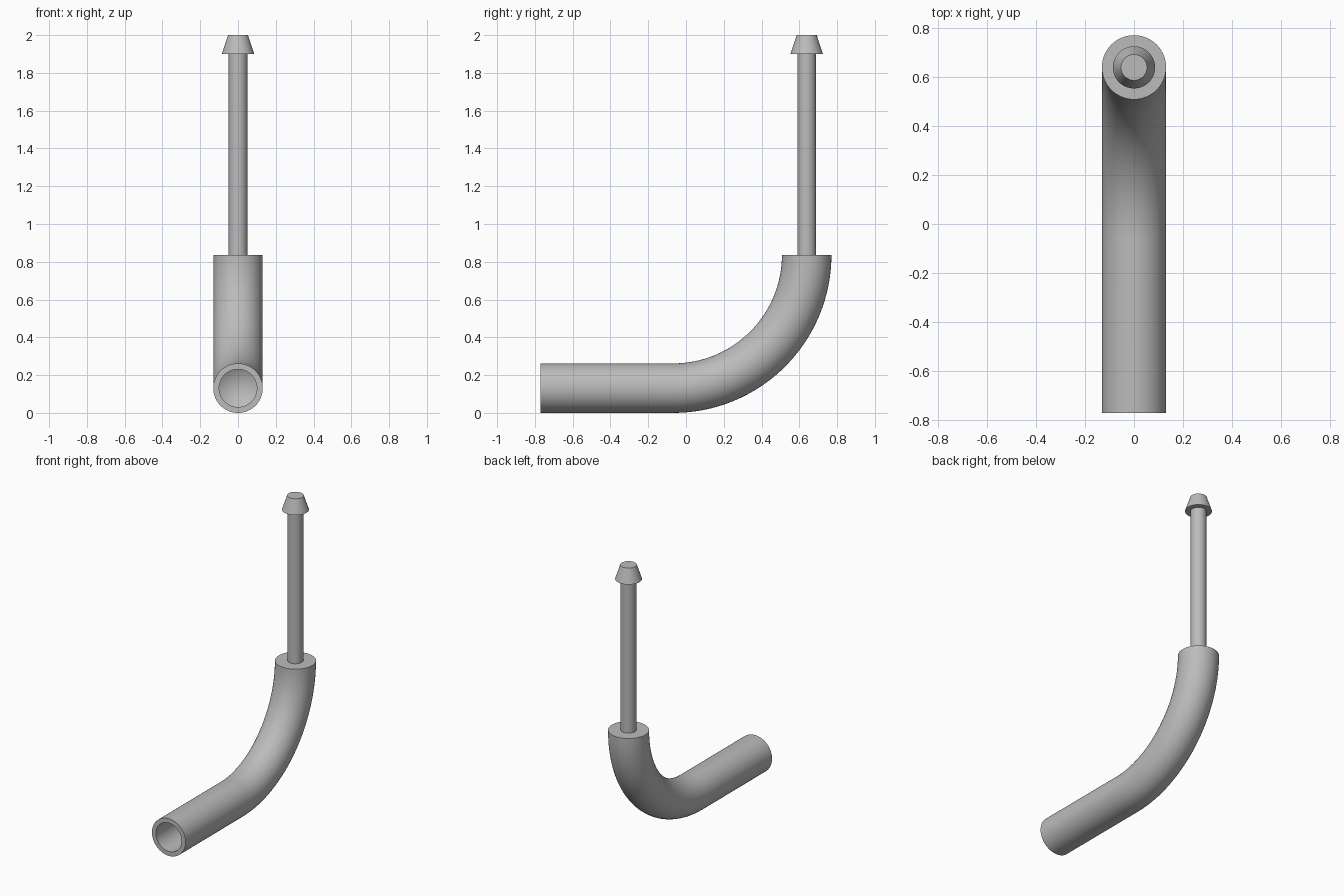
import bpy, bmesh
from math import sin, cos, pi, radians
from mathutils import Vector

if "Cube" in bpy.data.objects:
    bpy.data.objects.remove(bpy.data.objects["Cube"])

SEGMENTS = 64
TUBE_R, BORE_R, ROD_R = 0.131, 0.1, 0.05
BEND_R = 0.706
FRONT_Y, ROD_Y = -0.77, 0.639
BEND_Y, TOP_Z = ROD_Y - BEND_R, TUBE_R + BEND_R

grey = bpy.data.materials.new("plain grey")
grey.use_nodes = True
colour = (0.5, 0.5, 0.5, 1)
grey.diffuse_color = colour
grey.node_tree.nodes["Principled BSDF"].inputs["Base Color"].default_value = colour


def sweep(name, stations):
    """Skin circles given as (y, z, tilt, radius); zero radius makes a point."""
    bm = bmesh.new()
    rings = []
    for y, z, tilt, r in stations:
        centre = Vector((0, y, z))
        side = Vector((1, 0, 0))
        up = Vector((0, -sin(tilt), cos(tilt)))
        count = SEGMENTS if r else 1
        rings.append([bm.verts.new(centre + r * (side * cos(2 * pi * i / count)
                                                 + up * sin(2 * pi * i / count)))
                      for i in range(count)])
    for a, b in zip(rings, rings[1:]):
        for i in range(SEGMENTS):
            j = (i + 1) % SEGMENTS
            corners = [a[i % len(a)], a[j % len(a)], b[j % len(b)], b[i % len(b)]]
            bm.faces.new(list(dict.fromkeys(corners)))
    for ring in (rings[0], rings[-1]):
        if len(ring) > 1:
            bm.faces.new(ring)
    bmesh.ops.recalc_face_normals(bm, faces=bm.faces)
    mesh = bpy.data.meshes.new(name)
    bm.to_mesh(mesh)
    bm.free()
    mesh.materials.append(grey)
    obj = bpy.data.objects.new(name, mesh)
    bpy.context.collection.objects.link(obj)
    bpy.ops.object.select_all(action='DESELECT')
    obj.select_set(True)
    bpy.context.view_layer.objects.active = obj
    bpy.ops.object.shade_smooth_by_angle(angle=radians(25))
    return obj


# Bent tube: conical bore bottom, bore wall, front lip, straight run, bend
bore_end = BEND_Y - 0.06
tube = [(bore_end + 0.06, TUBE_R, 0, 0),
        (bore_end, TUBE_R, 0, BORE_R),
        (FRONT_Y, TUBE_R, 0, BORE_R),
        (FRONT_Y, TUBE_R, 0, TUBE_R)]
STEPS = 32
for k in range(STEPS + 1):
    t = pi / 2 * k / STEPS
    tube.append((BEND_Y + BEND_R * sin(t), TOP_Z - BEND_R * cos(t), t, TUBE_R))
sweep("bent_tube", tube)

# Upright rod with a tapered barb at its tip
HEAD_Z = 1.9
sweep("rod", [(ROD_Y, z, pi / 2, ROD_R) for z in (TOP_Z - 0.02, HEAD_Z + 0.02)])
sweep("barbed_head", [(ROD_Y, HEAD_Z, pi / 2, 0.086), (ROD_Y, 2.0, pi / 2, 0.053)])
